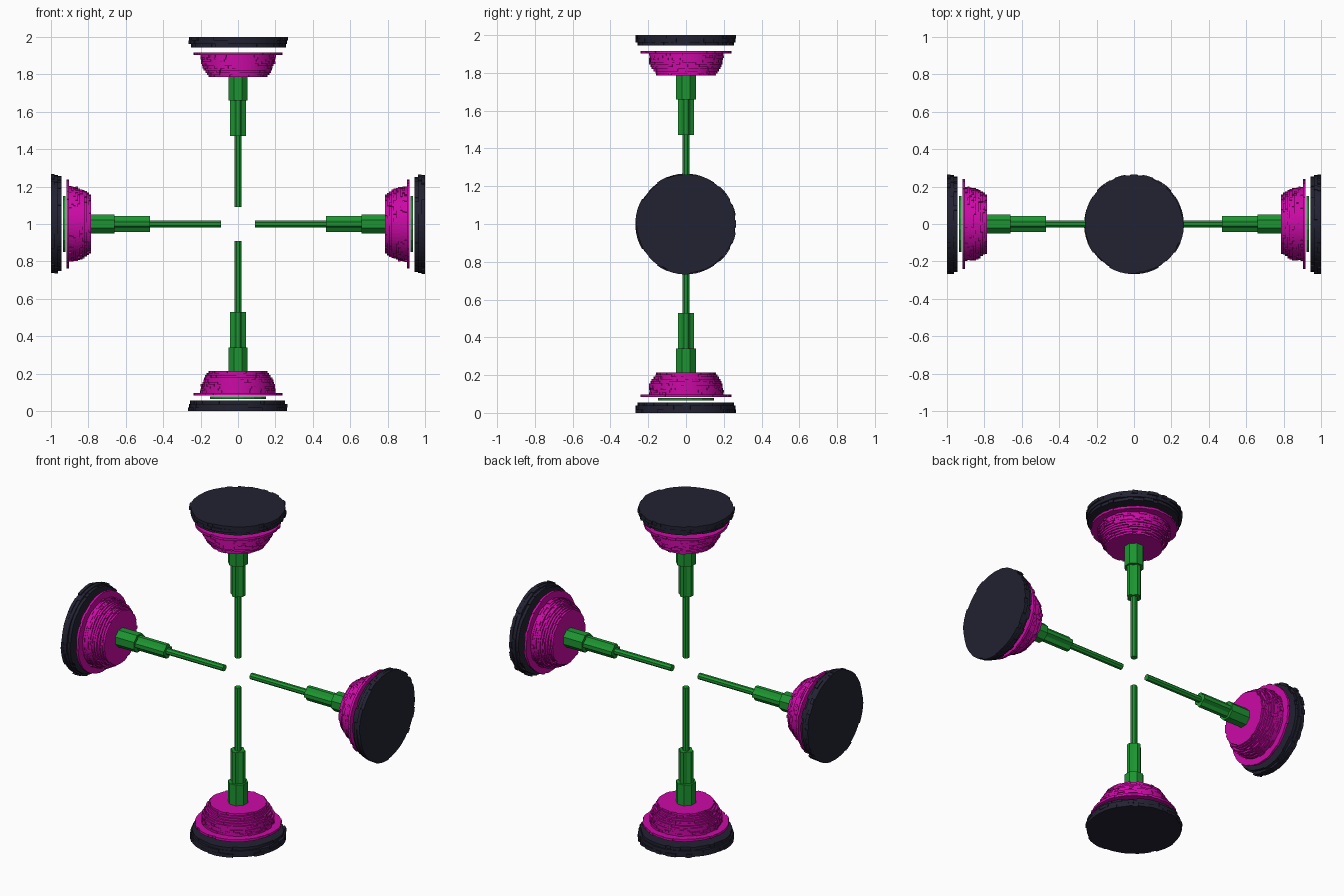
import bpy, bmesh, math, random
from mathutils import Matrix

if "Cube" in bpy.data.objects:
    bpy.data.objects.remove(bpy.data.objects["Cube"])

random.seed(4)


def material(name, color):
    m = bpy.data.materials.new(name)
    m.diffuse_color = color
    m.use_nodes = True
    m.node_tree.nodes["Principled BSDF"].inputs["Base Color"].default_value = m.diffuse_color
    return m


GREEN = material("green", (0.012, 0.30, 0.03, 1))
MAGENTA = material("magenta", (0.60, 0.003, 0.38, 1))
DARK = material("dark", (0.016, 0.016, 0.032, 1))


def skin(name, loops, mat):
    """Bridge equal-length point loops into a closed, flat-shaded mesh."""
    bm = bmesh.new()
    rows = [[bm.verts.new(p) for p in loop] for loop in loops]
    n = len(rows[0])
    for a, b in zip(rows, rows[1:]):
        for i in range(n):
            j = (i + 1) % n
            bm.faces.new((a[i], a[j], b[j], b[i]))
    bm.faces.new(list(reversed(rows[0])))
    bm.faces.new(rows[-1])
    bmesh.ops.recalc_face_normals(bm, faces=bm.faces)
    me = bpy.data.meshes.new(name)
    bm.to_mesh(me)
    bm.free()
    me.materials.append(mat)
    return me


def blocky(name, layers, seg, rough, mat):
    """Stack of rings made of small blocks; layers are (z0, z1, radius)."""
    loops = []
    for z0, z1, r in layers:
        radii = []
        while len(radii) < seg:
            radii += [r - random.uniform(0, rough)] * random.choice((1, 1, 2, 3))
        off = random.random() * 0.1
        ring = []
        for k in range(seg):
            for e in (k, k + 1):
                a = math.tau * e / seg + off
                ring.append((radii[k] * math.cos(a), radii[k] * math.sin(a)))
        loops += [[(x, y, z) for x, y in ring] for z in (z0, z1)]
    return skin(name, loops, mat)


def rod(name, z0, z1, radii, sides, mat, turn=0.0):
    """Prism whose corner radii cycle through the given list."""
    pts = []
    for i in range(sides):
        a = math.tau * i / sides + turn
        r = radii[i % len(radii)]
        pts.append((r * math.cos(a), r * math.sin(a)))
    return skin(name, [[(x, y, z) for x, y in pts] for z in (z0, z1)], mat)


# cup: narrow at the inner end, swelling outward, then a thin flange
cup_radii = (0.160, 0.168, 0.177, 0.185, 0.191, 0.196, 0.201, 0.201, 0.202, 0.202)
step = 0.0118
cup_layers = [(0.785 + i * step, 0.785 + (i + 1) * step, r)
              for i, r in enumerate(cup_radii)]
cup_layers.append((0.903, 0.917, 0.242))

# foot pad: slightly smaller inner lip, full outer plate
pad_layers = [(0.945, 0.962, 0.257), (0.962, 0.981, 0.269), (0.981, 1.0, 0.269)]

eighth = math.pi / 8
parts = {
    "thin_rod": rod("thin_rod", 0.09, 0.48, [0.019], 8, GREEN, eighth),
    "middle_rod": rod("middle_rod", 0.47, 0.67, [0.043, 0.043, 0.032], 12, GREEN,
                      -math.pi / 12),
    "thick_rod": rod("thick_rod", 0.66, 0.81, [0.056], 8, GREEN, eighth),
    "cup": blocky("cup", cup_layers, 56, 0.009, MAGENTA),
    "inner_disc": rod("inner_disc", 0.921, 0.935, [0.152], 16, GREEN, eighth / 2),
    "foot_pad": blocky("foot_pad", pad_layers, 56, 0.011, DARK),
}

# four arms around the centre, sharing the same meshes
for i, side in enumerate(("top", "right", "bottom", "left")):
    place = Matrix.Translation((0, 0, 1)) @ Matrix.Rotation(i * math.pi / 2, 4, 'Y')
    for name, me in parts.items():
        if side == "top" and name == "inner_disc":
            continue
        ob = bpy.data.objects.new(f"{side}_{name}", me)
        ob.matrix_world = place
        bpy.context.collection.objects.link(ob)
